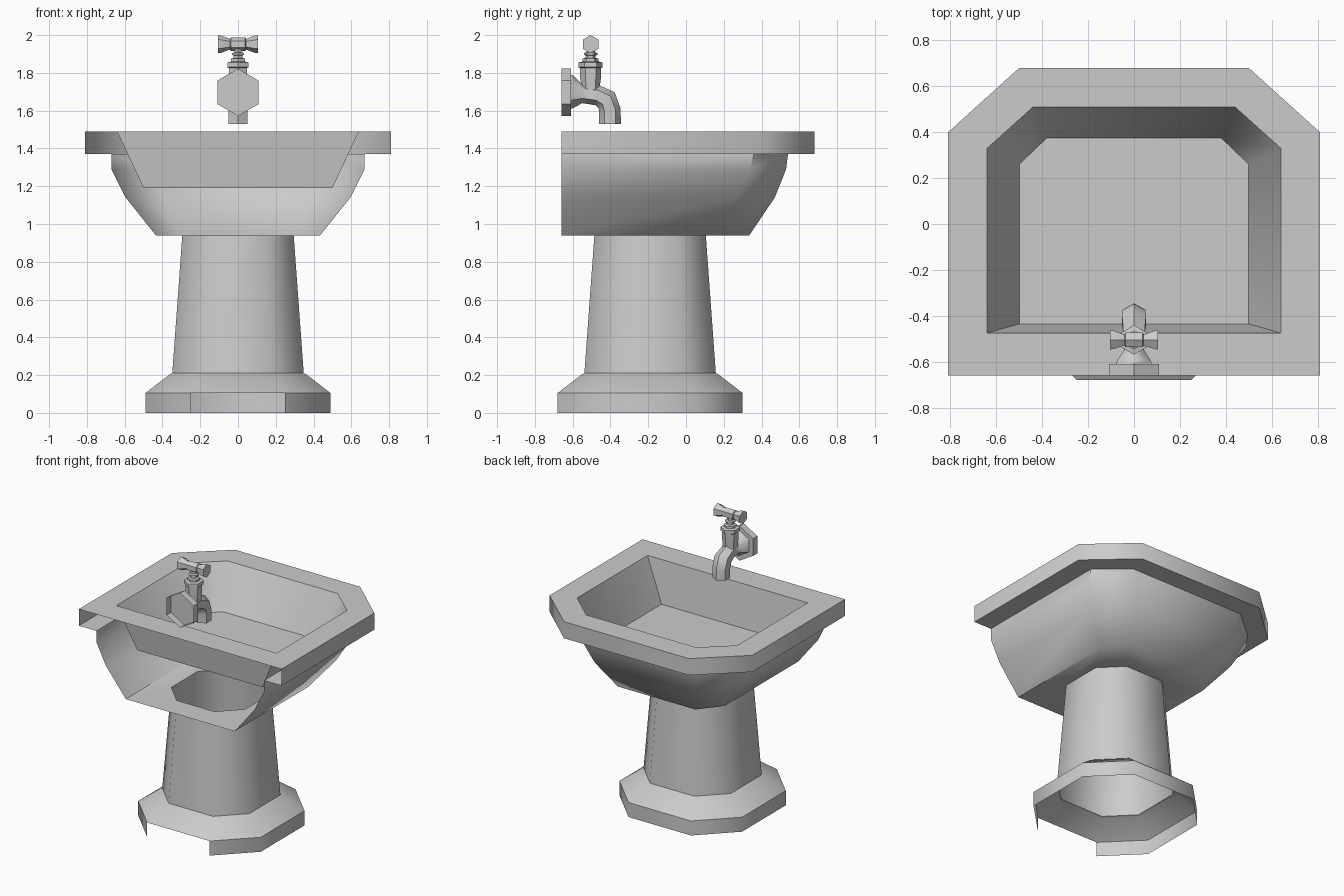
import bpy, bmesh
from math import sin, cos, pi, radians
from mathutils import Vector

if "Cube" in bpy.data.objects:
    bpy.data.objects.remove(bpy.data.objects["Cube"])

ceramic = bpy.data.materials.new("grey ceramic")
ceramic.use_nodes = True
GREY = (0.6, 0.6, 0.6, 1)
ceramic.diffuse_color = GREY
ceramic.node_tree.nodes["Principled BSDF"].inputs["Base Color"].default_value = GREY


def loft(name, loops, skip=(), cap_start=False, cap_end=False, hole=None, angle=50):
    """Skin a list of equal loops; skip holds (band, side) faces left open."""
    bm = bmesh.new()
    rings = [[bm.verts.new(p) for p in loop] for loop in loops]
    n = len(rings[0])
    for k, (a, b) in enumerate(zip(rings, rings[1:])):
        for i in range(n):
            if (k, i) not in skip:
                j = (i + 1) % n
                bm.faces.new((a[i], a[j], b[j], b[i]))
    if cap_start:
        bm.faces.new(rings[0][::-1])
    if cap_end:
        bm.faces.new(rings[-1])
    if hole:
        # Flat floor around an opening
        inner = [bm.verts.new(p) for p in hole]
        edges = []
        for ring in (rings[0], inner):
            for i, v in enumerate(ring):
                pair = (v, ring[(i + 1) % len(ring)])
                edges.append(bm.edges.get(pair) or bm.edges.new(pair))
        bmesh.ops.triangle_fill(bm, edges=edges, use_beauty=True, normal=(0, 0, -1))
    mesh = bpy.data.meshes.new(name)
    bm.to_mesh(mesh)
    bm.free()
    mesh.materials.append(ceramic)
    obj = bpy.data.objects.new(name, mesh)
    bpy.context.collection.objects.link(obj)
    bpy.ops.object.select_all(action='DESELECT')
    obj.select_set(True)
    bpy.context.view_layer.objects.active = obj
    bpy.ops.object.shade_smooth_by_angle(angle=radians(angle))
    return obj


def outline(z, w, back, side, front, fw):
    """Basin outline: square at the wall, chamfered at the far corners."""
    return [(-w, back, z), (w, back, z), (w, side, z),
            (fw, front, z), (-fw, front, z), (-w, side, z)]


def octagon(z, r, cy=-0.19, flat=0.51):
    f = r * flat
    half = [(-f, -r), (f, -r), (r, -f), (r, f)]
    pts = half + [(-x, -y) for x, y in half]
    return [(x, y + cy, z) for x, y in pts]


def hexagon(centre, r, axis, up):
    """Six-sided ring around an axis, one corner pointing along up."""
    c, axis, up = Vector(centre), Vector(axis).normalized(), Vector(up)
    side = axis.cross(up).normalized()
    up = side.cross(axis)
    return [c + r * (cos(i * pi / 3) * up + sin(i * pi / 3) * side) for i in range(6)]


# Basin outlines
rim_low = outline(1.37, 0.81, -0.66, 0.40, 0.68, 0.50)
rim_top = outline(1.49, 0.81, -0.66, 0.40, 0.68, 0.50)
rim_in = outline(1.49, 0.64, -0.475, 0.33, 0.51, 0.44)
floor = outline(1.19, 0.50, -0.435, 0.26, 0.375, 0.38)
bowl = [outline(0.94, 0.435, -0.66, 0.18, 0.335, 0.31),
        outline(1.14, 0.595, -0.66, 0.27, 0.47, 0.40),
        outline(1.29, 0.67, -0.66, 0.34, 0.53, 0.45),
        outline(1.37, 0.67, -0.66, 0.36, 0.54, 0.455)]

# Basin: open at the wall side
loft("inner_basin", [rim_in, floor], cap_end=True, angle=45)
loft("rim", [bowl[-1], rim_low, rim_top, rim_in], skip={(0, 0), (1, 0)})
loft("outer_bowl", bowl, skip={(k, 0) for k in range(3)}, hole=octagon(0.94, 0.295))

# Hollow pedestal and foot with an open panel at the wall
loft("pedestal", [octagon(0.21, 0.348), octagon(0.94, 0.295)])
loft("foot", [octagon(0, 0.49), octagon(0.105, 0.49), octagon(0.205, 0.36),
              octagon(0.21, 0.345)], skip={(0, 0)})

# Tap: wall flange and bent spout
Y, Z = (0, 1, 0), (0, 0, 1)
loft("wall_flange", [hexagon((0, y, 1.697), 0.125, Y, Z) for y in (-0.66, -0.61)],
     cap_end=True)
spout = [(-0.61, 1.70, 0.09, 0), (-0.595, 1.70, 0.085, 0), (-0.55, 1.69, 0.05, 0),
         (-0.47, 1.682, 0.054, 10), (-0.42, 1.655, 0.06, 45),
         (-0.403, 1.60, 0.058, 80), (-0.403, 1.53, 0.058, 90)]
loft("spout", [hexagon((0, y, z), r, (0, cos(radians(a)), -sin(radians(a))),
                       (0, sin(radians(a)), cos(radians(a)))) for y, z, r, a in spout],
     cap_end=True)

# Tap: valve body and stem
valve = [(1.67, 0.05), (1.74, 0.05), (1.775, 0.055), (1.825, 0.055), (1.83, 0.064),
         (1.855, 0.064), (1.86, 0.042), (1.875, 0.042), (1.88, 0.026),
         (1.892, 0.026), (1.895, 0.036), (1.905, 0.036), (1.91, 0.022), (1.94, 0.022)]
loft("valve_body", [hexagon((0, -0.505, z), r, Z, Y) for z, r in valve], cap_end=True)

# Tap: flared cross handle
half = [(0.105, 0.048), (0.09, 0.046), (0.042, 0.028), (0.038, 0.036)]
handle = [(-x, r) for x, r in half] + [(x, r) for x, r in reversed(half)]
loft("handle", [hexagon((x, -0.505, 1.952), r, (1, 0, 0), Z) for x, r in handle],
     cap_start=True, cap_end=True)
